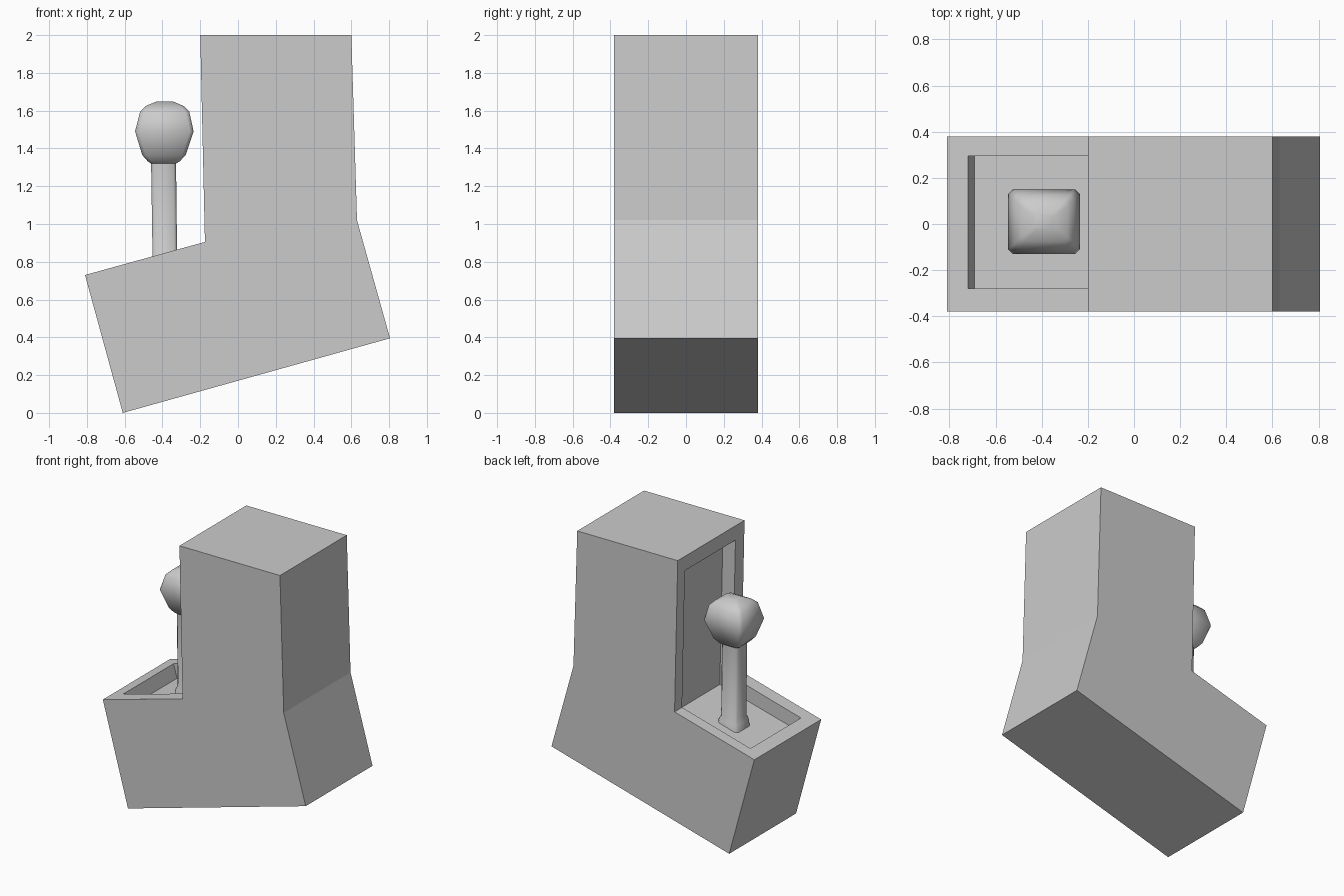
import bpy, bmesh, math

if "Cube" in bpy.data.objects:
    bpy.data.objects.remove(bpy.data.objects["Cube"])


def make_object(name, bm):
    bmesh.ops.recalc_face_normals(bm, faces=bm.faces)
    mesh = bpy.data.meshes.new(name)
    bm.to_mesh(mesh)
    bm.free()
    obj = bpy.data.objects.new(name, mesh)
    bpy.context.collection.objects.link(obj)
    return obj


def prism(name, profile, y0, y1):
    """Extrude an x-z profile from y0 to y1."""
    bm = bmesh.new()
    face = bm.faces.new([bm.verts.new((x, y0, z)) for x, z in profile])
    new = bmesh.ops.extrude_face_region(bm, geom=[face])["geom"]
    for v in new:
        if isinstance(v, bmesh.types.BMVert):
            v.co.y = y1
    return make_object(name, bm)


def loft(name, rings, cy):
    """Skin chamfered square rings given as (centre x, z, half x, half y, chamfer)."""
    bm = bmesh.new()
    loops = []
    for cx, z, hx, hy, c in rings:
        pts = [(hx, -hy + c), (hx, hy - c), (hx - c, hy), (-hx + c, hy),
               (-hx, hy - c), (-hx, -hy + c), (-hx + c, -hy), (hx - c, -hy)]
        loops.append([bm.verts.new((cx + x, cy + y, z)) for x, y in pts])
    for a, b in zip(loops, loops[1:]):
        for i in range(8):
            j = (i + 1) % 8
            bm.faces.new((a[i], a[j], b[j], b[i]))
    bm.faces.new(loops[0])
    bm.faces.new(loops[-1])
    return make_object(name, bm)


# Cabinet: tilted base block with an upright
body = prism("cabinet", [(-0.61, 0), (0.805, 0.395), (0.63, 1.02), (0.60, 2.0),
                         (-0.20, 2.0), (-0.175, 0.905), (-0.81, 0.73)], -0.38, 0.38)

# L-shaped recess running through the tray and the upright panel
cutter = prism("recess_cutter", [(-0.746, 0.851), (-0.692, 0.657), (-0.073, 0.823),
                                 (-0.098, 1.897), (-0.32, 1.892), (-0.30, 0.97)],
               -0.28, 0.295)
cutter.hide_render = True
cut = body.modifiers.new("recess", "BOOLEAN")
cut.operation = "DIFFERENCE"
cut.solver = "EXACT"
cut.object = cutter
bpy.context.view_layer.objects.active = body
body.select_set(True)
bpy.ops.object.modifier_apply(modifier=cut.name)
bpy.data.objects.remove(cutter, do_unlink=True)

# Control stick: flared foot, square shaft and faceted knob
stick = loft("control_stick", [
    (-0.385, 0.70, 0.085, 0.085, 0.02),
    (-0.386, 0.77, 0.078, 0.078, 0.018),
    (-0.387, 0.80, 0.065, 0.065, 0.015),
    (-0.394, 1.32, 0.066, 0.064, 0.015),
    (-0.393, 1.332, 0.085, 0.08, 0.02),
    (-0.392, 1.365, 0.115, 0.10, 0.02),
    (-0.390, 1.49, 0.155, 0.14, 0.02),
    (-0.388, 1.595, 0.13, 0.115, 0.02),
    (-0.388, 1.625, 0.10, 0.085, 0.02),
    (-0.388, 1.648, 0.045, 0.035, 0.012)], 0.01)
bpy.ops.object.select_all(action="DESELECT")
bpy.context.view_layer.objects.active = stick
stick.select_set(True)
bpy.ops.object.shade_smooth_by_angle(angle=math.radians(46))
